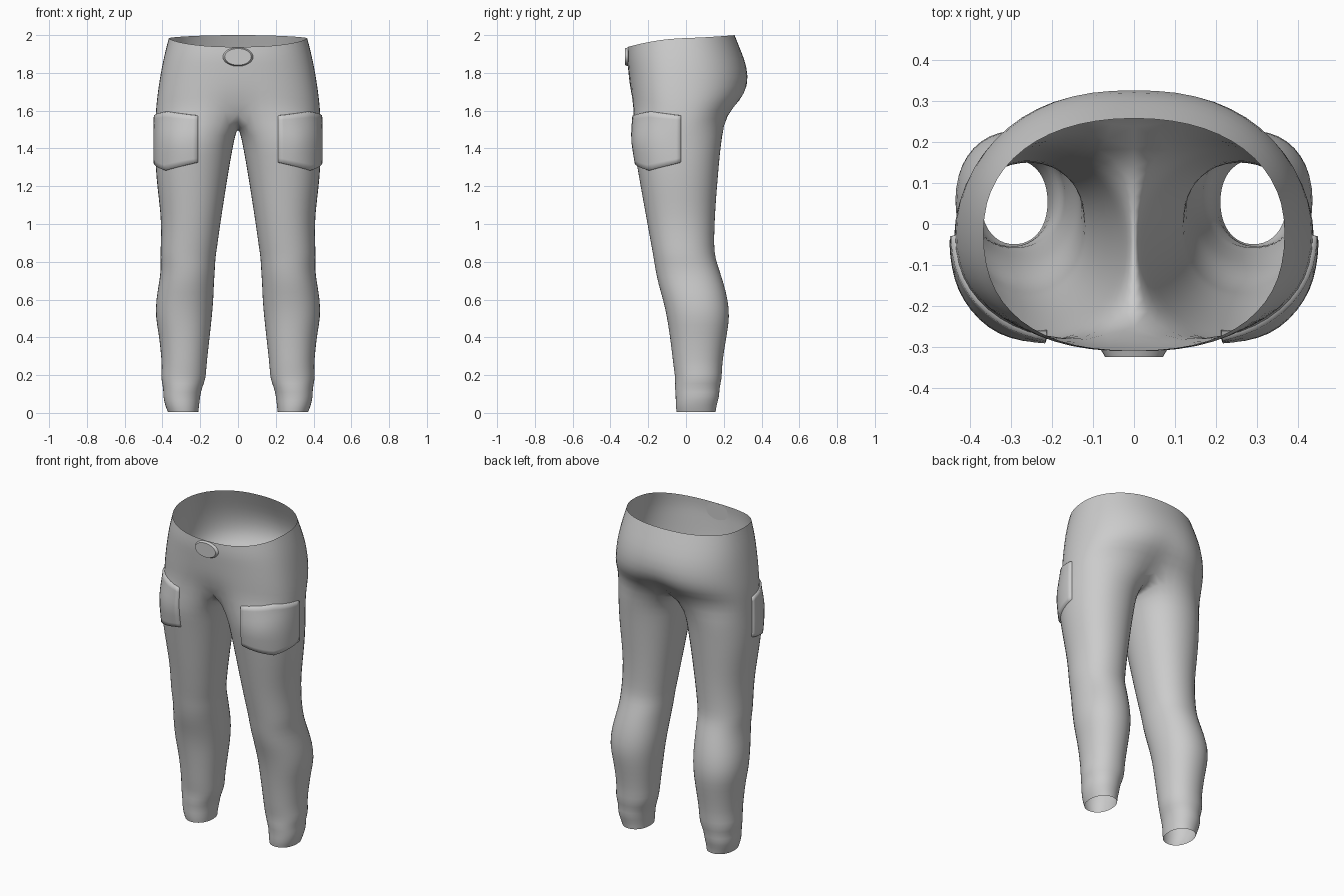
import bpy, bmesh
from math import sin, cos, pi, radians, exp
from mathutils import Vector
from mathutils.bvhtree import BVHTree

if "Cube" in bpy.data.objects:
    bpy.data.objects.remove(bpy.data.objects["Cube"])

OUT, INN = 14, 6          # steps around the outer and inner part of a leg


def spow(v, p):
    return (abs(v) ** p) * (1 if v >= 0 else -1)


def finish(bm, name, mirror=True, subsurf=0):
    mesh = bpy.data.meshes.new(name)
    bm.to_mesh(mesh)
    bm.free()
    ob = bpy.data.objects.new(name, mesh)
    bpy.context.collection.objects.link(ob)
    for p in mesh.polygons:
        p.use_smooth = True
    if mirror:
        m = ob.modifiers.new("Mirror", 'MIRROR')
        m.use_clip = True
    if subsurf:
        s = ob.modifiers.new("Subsurf", 'SUBSURF')
        s.levels = s.render_levels = subsurf
    return ob


# Leg cross-sections: z, inner x, outer x, front y, back y
LEG = [
    (0.005, .210, .372, -.050, .157), (0.04, .206, .386, -.056, .162),
    (0.09, .200, .398, -.054, .178), (0.13, .192, .394, -.060, .176),
    (0.18, .170, .410, -.056, .191), (0.24, .168, .402, -.066, .190),
    (0.33, .158, .410, -.076, .202), (0.42, .148, .420, -.088, .218),
    (0.51, .138, .438, -.102, .232), (0.60, .130, .434, -.122, .222),
    (0.68, .128, .420, -.147, .202), (0.76, .122, .408, -.163, .176),
    (0.82, .120, .412, -.172, .156), (0.88, .110, .410, -.183, .149),
    (1.00, .094, .406, -.205, .152), (1.12, .075, .418, -.227, .159),
    (1.25, .055, .434, -.250, .170), (1.37, .034, .440, -.271, .180),
    (1.46, .017, .439, -.287, .192),
]
# Pelvis half sections: z front, side, back, half width, front y, back y, dents
HIPS = [
    (1.61, 1.54, 1.585, .440, -.294, .236, .04, .055),
    (1.68, 1.63, 1.655, .436, -.298, .308, .012, .03),
    (1.75, 1.72, 1.73, .424, -.303, .338, .002, .008),
    (1.82, 1.82, 1.83, .408, -.308, .327, 0, 0),
    (1.88, 1.90, 1.92, .391, -.314, .292, 0, 0),
    (1.937, 1.984, 2.0, .369, -.310, .259, 0, 0),
]


def leg_ring(z, x0, x1, y0, y1):
    a = radians(50)       # seam angle measured from the inner side
    angs = [a + (2 * pi - 2 * a) * i / OUT for i in range(OUT + 1)]
    angs += [-a + 2 * a * i / INN for i in range(1, INN)]
    cx, cy, rx, ry = (x0 + x1) / 2, (y0 + y1) / 2, (x1 - x0) / 2, (y1 - y0) / 2
    e = 2 / 2.15
    k = 1.01              # offsets the subdivision shrinkage
    return [(cx - k * rx * spow(cos(t), e), cy - k * ry * spow(sin(t), e), z) for t in angs]


def hip_ring(zf, zs, zb, rx, y0, y1, df, db):
    pts, yc = [], -.02
    for i in range(OUT + 1):
        t = pi * i / OUT
        c, s = cos(t), sin(t)
        e = 2 / (2.4 if c > 0 else 2.2)
        x = rx * max(s, 0) ** e if 0 < i < OUT else 0
        r = (yc - y0) if c > 0 else (y1 - yc)
        y = yc - r * spow(c, e)
        g = exp(-(x / .09) ** 2)
        y += df * g if c > 0 else -db * g
        pts.append((x, y, zs + ((zf if c > 0 else zb) - zs) * abs(c) ** 1.4))
    return pts


# Trousers: leg tubes, crotch seam and hips lofted as one half, then mirrored
bm = bmesh.new()
rings = [[bm.verts.new(p) for p in leg_ring(*r)] for r in LEG]
hips = [[bm.verts.new(p) for p in hip_ring(*r)] for r in HIPS]
front, back = hips[0][0].co, hips[0][-1].co
seam = []
for i in range(1, INN):
    f = i / INN
    y = back.y + (front.y - back.y) * f
    seam.append(bm.verts.new((0, y, 1.515 + .085 * abs(2 * f - 1) ** 2.3)))
rings.append(hips[0] + seam)
for a, b in zip(rings, rings[1:]):
    n = len(a)
    for i in range(n):
        j = (i + 1) % n
        bm.faces.new((a[i], a[j], b[j], b[i]))
for a, b in zip(hips, hips[1:]):
    for i in range(OUT):
        bm.faces.new((a[i], a[i + 1], b[i + 1], b[i]))
trousers = finish(bm, "trousers", subsurf=1)

# Thigh pockets: a five-sided patch wrapped on the leg surface
bpy.context.view_layer.update()
tree = BVHTree.FromObject(trousers, bpy.context.evaluated_depsgraph_get())
bm = bmesh.new()
N, M = 14, 10
grid = []
steps = lambda n: [0, 0.012] + [i / n for i in range(1, n)] + [0.988, 1]
us, vs = steps(N), steps(M)
for iv, v in enumerate(vs):
    row = []
    for iu, u in enumerate(us):
        t = radians(-2 + 93 * u)
        tip = 1 - abs(2 * u - 1)
        z = (1.325 - .043 * tip) * (1 - v) + (1.575 + .022 * tip) * v
        d = Vector((sin(t), -cos(t), 0))
        hit, nor, _, _ = tree.ray_cast(Vector((.22, -.03, z)) + d * .6, -d)
        rim = iu in (0, len(us) - 1) or iv in (0, len(vs) - 1)
        row.append(bm.verts.new(hit + d * (-.002 if rim else .011)))
    grid.append(row)
for a, b in zip(grid, grid[1:]):
    for i in range(len(us) - 1):
        bm.faces.new((a[i], a[i + 1], b[i + 1], b[i]))
finish(bm, "thigh_pockets")

# Oval waist button
bm = bmesh.new()
bmesh.ops.create_cone(bm, cap_ends=True, segments=32, radius1=1, radius2=.88, depth=1)
for v in bm.verts:
    x, y, z = v.co
    v.co = (x * .08, -.315 - z * .016, 1.885 + y * .05)
button = finish(bm, "waist_button", mirror=False)
bpy.context.view_layer.objects.active = button
button.select_set(True)
bpy.ops.object.shade_smooth_by_angle(angle=radians(35))
